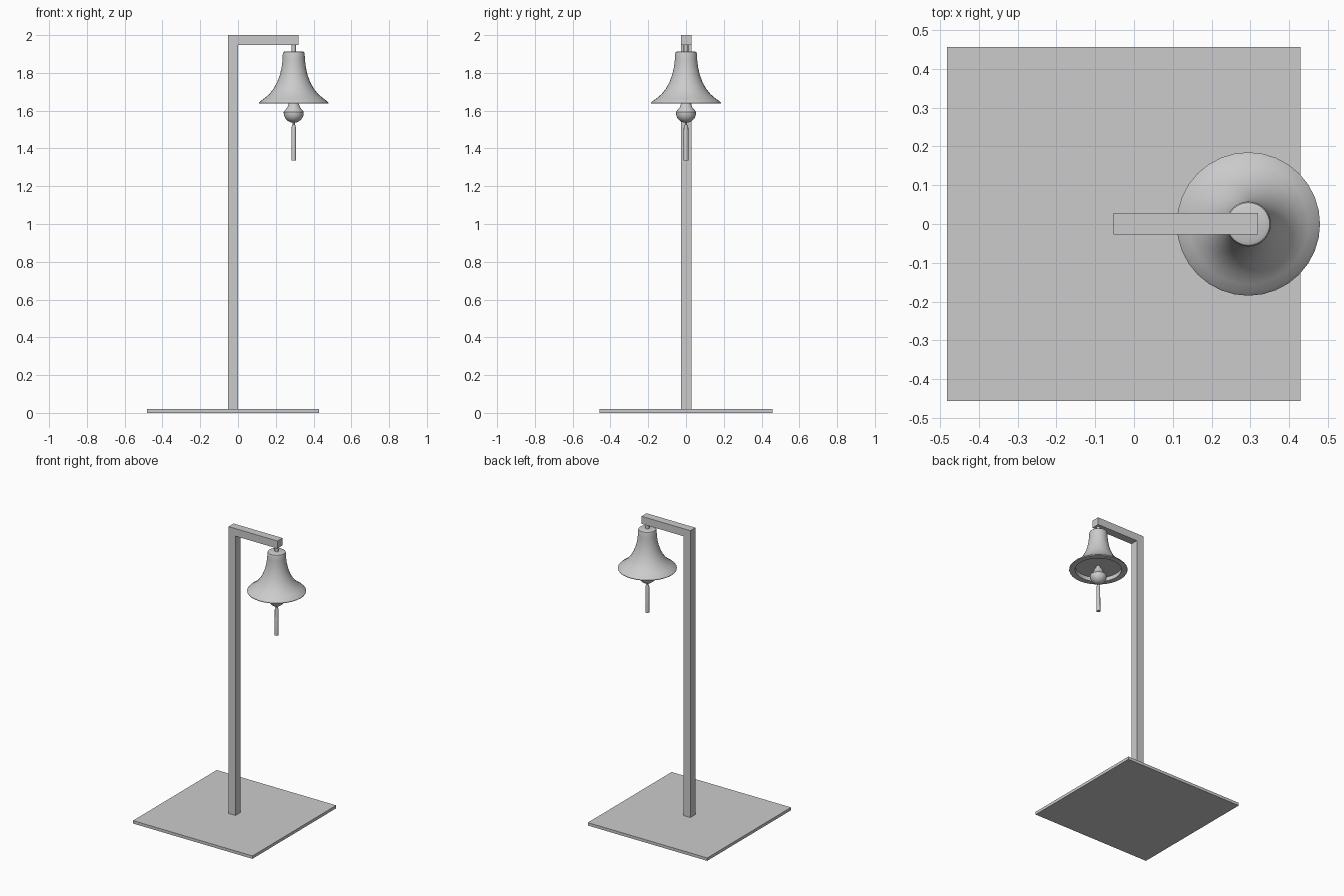
import bpy, bmesh, math

if "Cube" in bpy.data.objects:
    bpy.data.objects.remove(bpy.data.objects["Cube"])

BELL_X = 0.295


def finish(name, bm, smooth=False):
    bmesh.ops.recalc_face_normals(bm, faces=bm.faces)
    mesh = bpy.data.meshes.new(name)
    bm.to_mesh(mesh)
    bm.free()
    obj = bpy.data.objects.new(name, mesh)
    bpy.context.collection.objects.link(obj)
    if smooth:
        bpy.ops.object.select_all(action='DESELECT')
        obj.select_set(True)
        bpy.context.view_layer.objects.active = obj
        bpy.ops.object.shade_smooth_by_angle(angle=math.radians(35))
    return obj


def prism_y(name, outline, y0, y1):
    """Extrude an x-z outline along y."""
    bm = bmesh.new()
    face = bm.faces.new([bm.verts.new((x, y0, z)) for x, z in outline])
    ext = bmesh.ops.extrude_face_region(bm, geom=[face])
    for v in ext['geom']:
        if isinstance(v, bmesh.types.BMVert):
            v.co.y = y1
    return finish(name, bm)


def lathe(name, profile, segments):
    """Revolve (radius, z) points about the bell axis."""
    bm = bmesh.new()
    verts = [bm.verts.new((BELL_X + r, 0, z)) for r, z in profile]
    edges = [bm.edges.new(p) for p in zip(verts, verts[1:])]
    bmesh.ops.spin(bm, geom=verts + edges, cent=(BELL_X, 0, 0), axis=(0, 0, 1),
                   angle=math.tau, steps=segments, use_merge=True)
    bmesh.ops.remove_doubles(bm, verts=bm.verts, dist=1e-5)
    return finish(name, bm, True)


# Square base plate
prism_y("base_plate", [(-0.482, 0), (0.43, 0), (0.43, 0.02), (-0.482, 0.02)], -0.457, 0.457)

# Post and overhanging arm in one bent bar
prism_y("post_and_arm", [(-0.053, 0.02), (0, 0.02), (0, 1.948), (0.32, 1.948),
                         (0.32, 2.0), (-0.053, 2.0)], -0.027, 0.028)

# Hanger between arm and bell
lathe("hanger", [(0, 1.95), (0.012, 1.95), (0.012, 1.905), (0, 1.905)], 12)

# Flared bell with a shallow recess underneath
lathe("bell", [(0, 1.914), (0.046, 1.914), (0.055, 1.91), (0.058, 1.90),
               (0.059, 1.87), (0.064, 1.83), (0.073, 1.79), (0.087, 1.752),
               (0.106, 1.717), (0.13, 1.687), (0.155, 1.666), (0.176, 1.651),
               (0.185, 1.641), (0.184, 1.637), (0.147, 1.637), (0.147, 1.665), (0, 1.665)], 32)

# Clapper: tapered neck, lip and round underside
bowl = [(0.053 * math.cos(a), 1.587 - 0.051 * math.sin(a))
        for a in (math.radians(90 * i / 6) for i in range(6))]
lathe("clapper", [(0, 1.667), (0.010, 1.667), (0.017, 1.652), (0.027, 1.636),
                  (0.033, 1.618), (0.045, 1.604), (0.053, 1.594)] + bowl + [(0, 1.536)], 24)

# Pull cord and its grip
lathe("pull_cord", [(0, 1.54), (0.006, 1.54), (0.006, 1.515), (0, 1.515)], 10)
lathe("pull_grip", [(0, 1.525), (0.008, 1.525), (0.012, 1.51), (0.013, 1.335), (0, 1.335)], 12)
